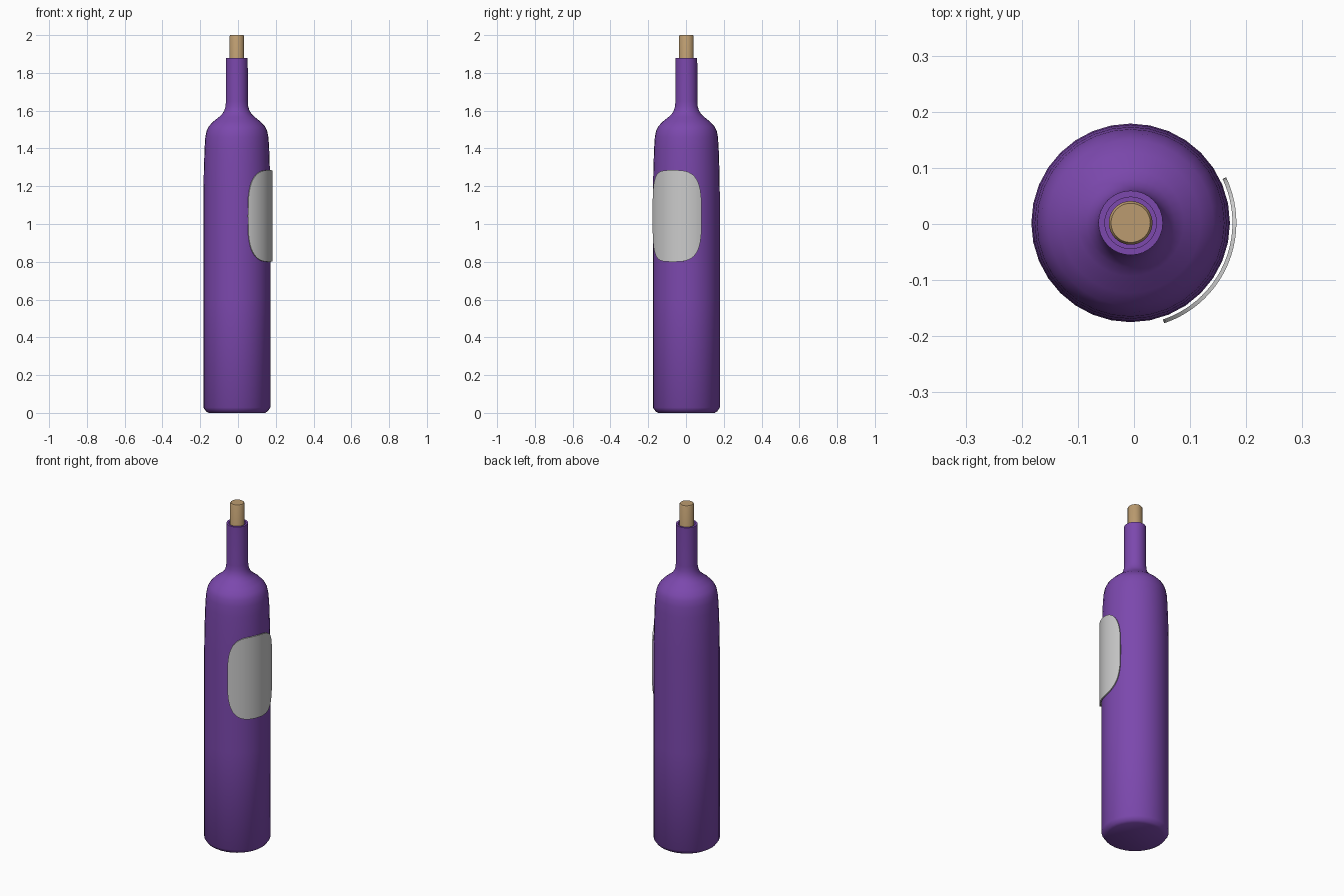
import bpy, bmesh
from math import sin, cos, pi, radians

if "Cube" in bpy.data.objects:
    bpy.data.objects.remove(bpy.data.objects["Cube"])

CX, CY = -0.006, 0.002   # bottle axis
SIDES = 32


def material(name, color):
    m = bpy.data.materials.new(name)
    m.diffuse_color = color
    m.use_nodes = True
    m.node_tree.nodes["Principled BSDF"].inputs["Base Color"].default_value = m.diffuse_color
    return m


def finish(name, bm, mat=None, angle=35):
    bmesh.ops.remove_doubles(bm, verts=bm.verts, dist=1e-5)
    bmesh.ops.recalc_face_normals(bm, faces=bm.faces)
    me = bpy.data.meshes.new(name)
    bm.to_mesh(me)
    bm.free()
    ob = bpy.data.objects.new(name, me)
    bpy.context.collection.objects.link(ob)
    ob.location = (CX, CY, 0)
    if mat:
        me.materials.append(mat)
    bpy.ops.object.select_all(action='DESELECT')
    ob.select_set(True)
    bpy.context.view_layer.objects.active = ob
    bpy.ops.object.shade_smooth_by_angle(angle=radians(angle))
    return ob


def lathe(name, profile, mat):
    """Revolve (radius, z) points around the bottle axis, capping both ends."""
    bm = bmesh.new()
    rings = [[bm.verts.new((r * cos(2 * pi * i / SIDES), r * sin(2 * pi * i / SIDES), z))
              for i in range(SIDES)] for r, z in profile]
    for a, b in zip(rings, rings[1:]):
        for i in range(SIDES):
            j = (i + 1) % SIDES
            bm.faces.new((a[i], a[j], b[j], b[i]))
    bm.faces.new(rings[0])
    bm.faces.new(rings[-1])
    return finish(name, bm, mat)


purple = material("purple_glass", (0.20, 0.065, 0.42, 1))
tan = material("cork_tan", (0.50, 0.33, 0.16, 1))

# Bottle: base, body, shoulder, neck, then the inside of the mouth
lathe("bottle", [
    (0.150, 0.0), (0.163, 0.008), (0.177, 0.028), (0.177, 0.6), (0.177, 1.15),
    (0.175, 1.28), (0.171, 1.40), (0.167, 1.46), (0.160, 1.495), (0.148, 1.518),
    (0.125, 1.542), (0.095, 1.566), (0.078, 1.582), (0.067, 1.600), (0.060, 1.622),
    (0.058, 1.65), (0.0575, 1.88), (0.046, 1.88), (0.046, 1.66)], purple)

# Cork with a slightly eased top edge
lathe("cork", [(0.039, 1.67), (0.039, 1.994), (0.035, 2.0)], tan)

# Label: rounded patch wrapped around the front right of the body
bm = bmesh.new()
R, MID, HALF, ZC, H, N, COLS = 0.1885, -23.0, 48.5, 1.0425, 0.2425, 3.3, 32
cols = []
for k in range(COLS + 1):
    u = sin(pi / 2 * (2 * k / COLS - 1))
    v = max(0.0, 1 - abs(u) ** N) ** (1 / N)
    a = radians(MID + HALF * u)
    cols.append([bm.verts.new((R * cos(a), R * sin(a), ZC + s * H * v)) for s in (-1, 1)])
for (a0, a1), (b0, b1) in zip(cols, cols[1:]):
    bm.faces.new((a0, b0, b1, a1))
label = finish("label", bm)
for f in label.data.polygons[:1]:
    # make sure normals point away from the axis so thickness goes inward
    if f.normal.x * f.center.x + f.normal.y * f.center.y < 0:
        label.data.flip_normals()
solid = label.modifiers.new("thickness", 'SOLIDIFY')
solid.thickness = 0.007
solid.offset = -1
bpy.ops.object.modifier_apply(modifier=solid.name)
bpy.ops.object.shade_smooth_by_angle(angle=radians(35))
